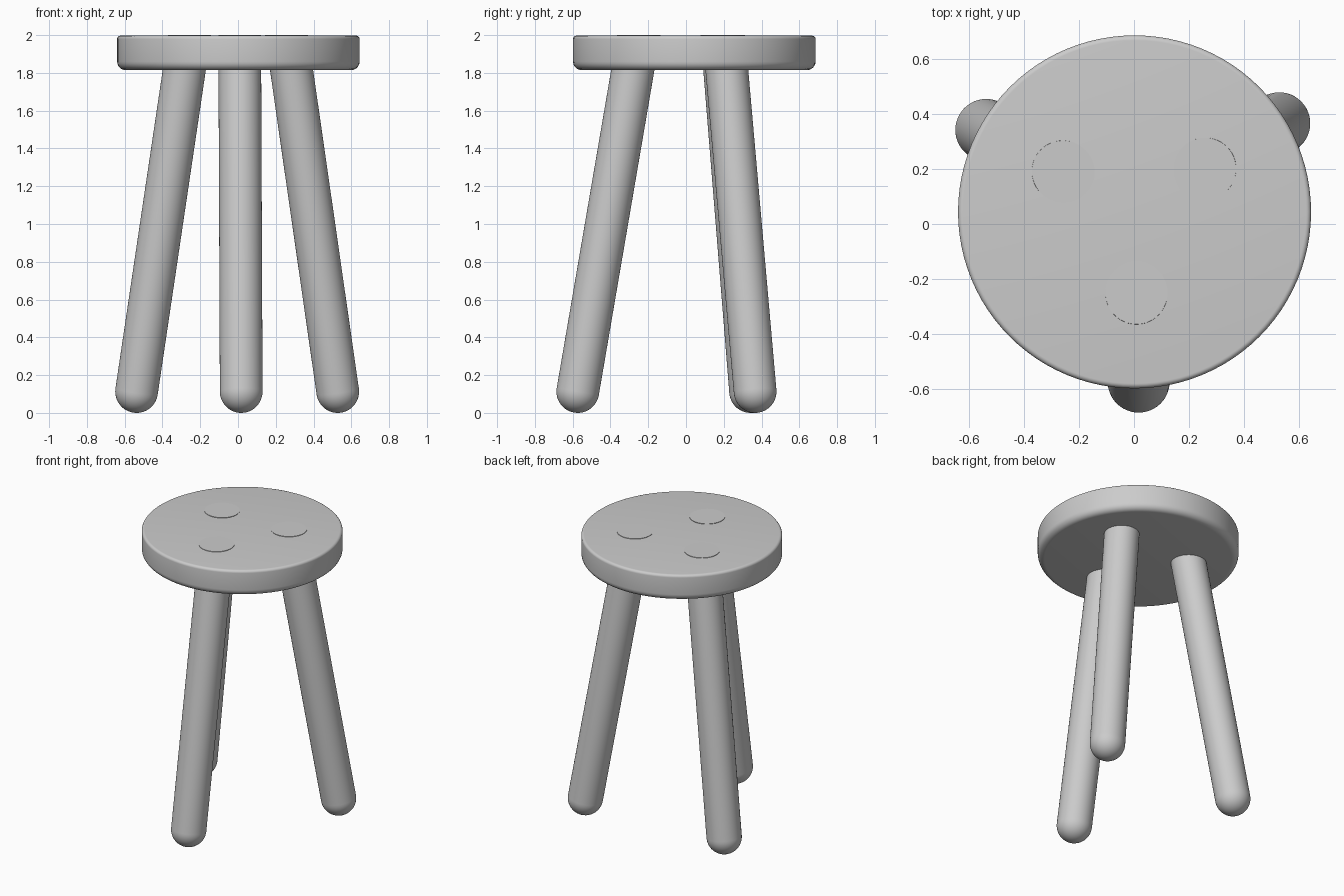
import bpy, bmesh, math
from mathutils import Vector, Matrix

if "Cube" in bpy.data.objects:
    bpy.data.objects.remove(bpy.data.objects["Cube"])

LEG_R = 0.113
SEAT_R = 0.642
TOP = 2.0


def make_object(name, bm):
    bmesh.ops.recalc_face_normals(bm, faces=bm.faces)
    mesh = bpy.data.meshes.new(name)
    bm.to_mesh(mesh)
    bm.free()
    obj = bpy.data.objects.new(name, mesh)
    bpy.context.collection.objects.link(obj)
    bpy.ops.object.select_all(action='DESELECT')
    obj.select_set(True)
    bpy.context.view_layer.objects.active = obj
    bpy.ops.object.shade_smooth_by_angle(angle=math.radians(35))
    return obj


def corner(r, z, rad, a0, a1, n=6):
    """Arc points of a rounded profile corner."""
    return [(r + rad * math.cos(a0 + (a1 - a0) * i / n),
             z + rad * math.sin(a0 + (a1 - a0) * i / n)) for i in range(n + 1)]


# Seat: lathed disc, large rounding below and small rounding on top
def make_seat(center, z0, z1, low=0.045, high=0.018, segments=96):
    profile = [(0, z0)]
    profile += corner(SEAT_R - low, z0 + low, low, -math.pi / 2, 0)
    profile += corner(SEAT_R - high, z1 - high, high, 0, math.pi / 2)
    profile += [(0, z1)]
    bm = bmesh.new()
    verts = [bm.verts.new((r, 0, z)) for r, z in profile]
    edges = [bm.edges.new(pair) for pair in zip(verts, verts[1:])]
    bmesh.ops.spin(bm, geom=verts + edges, cent=(0, 0, 0), axis=(0, 0, 1),
                   angle=math.tau, steps=segments, use_duplicate=False)
    bmesh.ops.remove_doubles(bm, verts=bm.verts, dist=1e-5)
    bmesh.ops.translate(bm, verts=bm.verts, vec=(center[0], center[1], 0))
    return make_object("seat", bm)


# Leg: splayed rod with a round foot, passing through the seat and cut level on top
def make_leg(name, foot, head):
    a, b = Vector((*foot, LEG_R)), Vector((*head, TOP))
    bm = bmesh.new()
    bmesh.ops.create_uvsphere(bm, u_segments=48, v_segments=24, radius=LEG_R)
    bmesh.ops.delete(bm, geom=[v for v in bm.verts if v.co.z > 1e-4], context='VERTS')
    rim = [e for e in bm.edges if e.is_boundary]
    new = bmesh.ops.extrude_edge_only(bm, edges=rim)["geom"]
    bmesh.ops.translate(bm, verts=[g for g in new if isinstance(g, bmesh.types.BMVert)],
                        vec=(0, 0, (b - a).length + 0.2))
    turn = Vector((0, 0, 1)).rotation_difference(b - a).to_matrix().to_4x4()
    bmesh.ops.transform(bm, matrix=Matrix.Translation(a) @ turn, verts=bm.verts)
    bmesh.ops.bisect_plane(bm, geom=bm.verts[:] + bm.edges[:] + bm.faces[:],
                           plane_co=(0, 0, TOP), plane_no=(0, 0, 1), clear_outer=True)
    bmesh.ops.contextual_create(bm, geom=[e for e in bm.edges if e.is_boundary])
    return make_object(name, bm)


make_seat((0.002, 0.044), 1.815, TOP - 0.003)
make_leg("front_leg", (0.017, -0.573), (0.009, -0.25))
make_leg("back_left_leg", (-0.537, 0.342), (-0.257, 0.19))
make_leg("back_right_leg", (0.528, 0.366), (0.257, 0.20))
